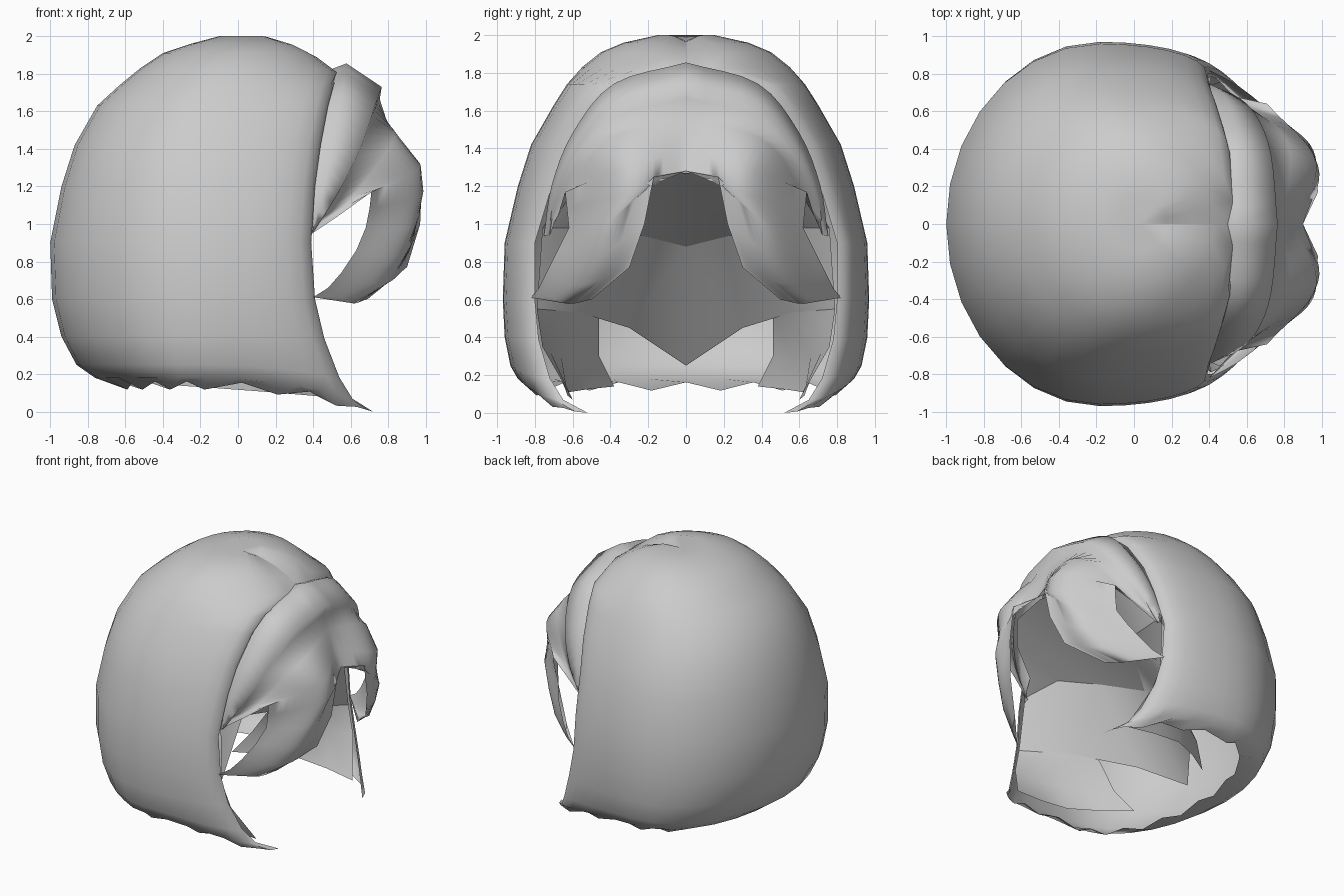
import bpy, math
from mathutils import Vector

if "Cube" in bpy.data.objects:
    bpy.data.objects.remove(bpy.data.objects["Cube"], do_unlink=True)

grey = bpy.data.materials.new("hair grey")
grey.use_nodes = True
colour = (.6, .6, .6, 1)
grey.diffuse_color = colour
grey.node_tree.nodes["Principled BSDF"].inputs["Base Color"].default_value = colour


def make_object(name, verts, faces, angle=60, mirror=False):
    mesh = bpy.data.meshes.new(name)
    mesh.from_pydata(verts, [], faces)
    mesh.materials.append(grey)
    obj = bpy.data.objects.new(name, mesh)
    bpy.context.collection.objects.link(obj)
    if mirror:
        modifier = obj.modifiers.new("Mirror", "MIRROR")
        modifier.use_axis = (False, True, False)
        modifier.merge_threshold = .002
    bpy.ops.object.select_all(action="DESELECT")
    obj.select_set(True)
    bpy.context.view_layer.objects.active = obj
    bpy.ops.object.shade_smooth_by_angle(angle=math.radians(angle))
    return obj


def grid_faces(rows, cols):
    faces = []
    for row in range(rows - 1):
        for start in range(row * cols, row * cols + cols - 1):
            faces.append((start, start + 1, start + cols + 1, start + cols))
    return faces


def curve_through(points, segments):
    """Smooth curve through a short row of points."""
    steps = segments // (len(points) - 1)
    knots = [Vector(point) for point in points]
    slopes = [(after - before) / 2 for before, after in zip(knots, knots[2:])]
    slopes = [knots[1] - knots[0]] + slopes + [knots[-1] - knots[-2]]
    curve = []
    for i, (start, end) in enumerate(zip(knots, knots[1:])):
        for step in range(steps):
            t = step / steps
            ease = t * t * (3 - 2 * t)
            curve.append(start.lerp(end, ease) + slopes[i] * t * (1 - t) ** 2
                         - slopes[i + 1] * t * t * (1 - t))
    return curve + [knots[-1]]


def patch(name, rows, segments, angle=60):
    """Mirrored sheet spanned by a few rows of points."""
    lines = [curve_through(row, segments) for row in rows]
    verts = [vert for line in lines for vert in line]
    return make_object(name, verts, grid_faces(len(lines), segments + 1), angle, mirror=True)


# Main hair shell: height, back x, half width, front x, half width of the face opening
shell_rows = [
    (2, -.1, .15, .17, 0),
    (1.96, -.25, .33, .32, 0),
    (1.91, -.4, .45, .43, 0),
    (1.83, -.52, .55, .54, 0),
    (1.74, -.63, .63, .51, .38),
    (1.63, -.75, .7, .48, .5),
    (1.42, -.87, .82, .44, .63),
    (1.2, -.94, .89, .41, .71),
    (.9, -1, .96, .39, .8),
    (.6, -.99, .97, .41, .8),
    (.4, -.94, .96, .46, .78),
    (.25, -.86, .93, .54, .72),
    (.18, -.76, .89, .61, .65),
    (.14, -.6, .82, .72, .52),
]
HALF = 14
verts = []
for z, back, width, front, opening in shell_rows:
    middle = -.18 + .4 * max(0, z - 1.5)
    # the crown dips along the parting, the hem dips towards the front points
    dip, falloff = (max(0, .5 - z) ** 2 * 1.08, 2) if opening else (.035, 20)
    for i in range(-HALF, HALF + 1):
        angle = math.pi * (abs(i) / HALF - .5)
        t, y, height = math.sin(angle), width * math.cos(angle), z
        if t > 0:
            x = middle + (front - middle) * t
            y = opening + (width - opening) * math.cos(angle)
            height -= dip * t ** falloff
        else:
            x = middle + (middle - back) * t
        # ragged hem
        if z == shell_rows[-1][0] and t < .9:
            height += .022 * (-1) ** i
        verts.append((x, math.copysign(y, i), height))
cols = 2 * HALF + 1
faces = grid_faces(len(shell_rows), cols)
verts.append((.03, 0, 1.97))
faces += [(i + 1, i, len(verts) - 1) for i in range(cols - 1)]
make_object("hair_shell", verts, faces)

# Fringe: raised band at the root, then locks swept from the parting to a pointed tip
lip = [(.765, 0, 1.73), (.73, .37, 1.63), (.65, .58, 1.4), (.53, .69, 1.16), (.39, .73, .94)]
end_x, end_z = lip[-1][0], lip[-1][2]
ridge = [((x + end_x) / 2, y * 1.03, z + (x - end_x) / 3) for x, y, z in lip]
root = [(x - .08, y * .98, z - .03) for x, y, z in ridge]
under_lip = [(x - .01, y * .99, z - (z - end_z) / 12) for x, y, z in lip]
tip = (.4, .82, .61)
locks = [
    [(.79, 0, 1.55), (.82, .43, 1.43), (.53, .68, 1.04)],
    [(.84, 0, 1.4), (.97, .33, 1.3), (.71, .64, 1.17)],
    [(.9, 0, 1.28), (.98, .31, 1.16), (.7, .63, 1.08)],
    [(.98, .17, 1.25), (.94, .42, 1), (.68, .62, .98)],
    [(.97, .22, 1), (.87, .47, .83), (.63, .68, .86)],
    [(.9, .3, .77), (.77, .54, .68), (.55, .74, .74)],
    [(.69, .5, .6), (.6, .64, .58), (.48, .78, .66)],
    [tip, tip, tip],
]
patch("fringe", [root, ridge, lip, under_lip] + locks, 16, 75)

# Inner lining: sloping roof folding down into the back wall
roof = [(.88, 0, 1.27), (.84, .3, 1.25), (.64, .54, 1.22), (.4, .68, 1.1)]
fold = [(-.1, 0, .88), (.15, .2, .93), (.36, .42, .98), (.38, .76, .98)]
low = [(-.5, 0, .25), (-.28, .3, .45), (.1, .56, .53), (.41, .79, .55)]
patch("inner_lining", [roof, fold, low], 3, 25)

# Inner side walls running from the lining down to the hem
wall_top = [(-.06, .46, .5)] + low[2:]
wall_middle = [(-.2, .46, .3), (.12, .66, .3), (.47, .76, .35)]
wall_hem = [(-.32, .38, .14), (.1, .62, .11), (.58, .6, .07)]
patch("inner_side_wall", [wall_top, wall_middle, wall_hem], 4)
